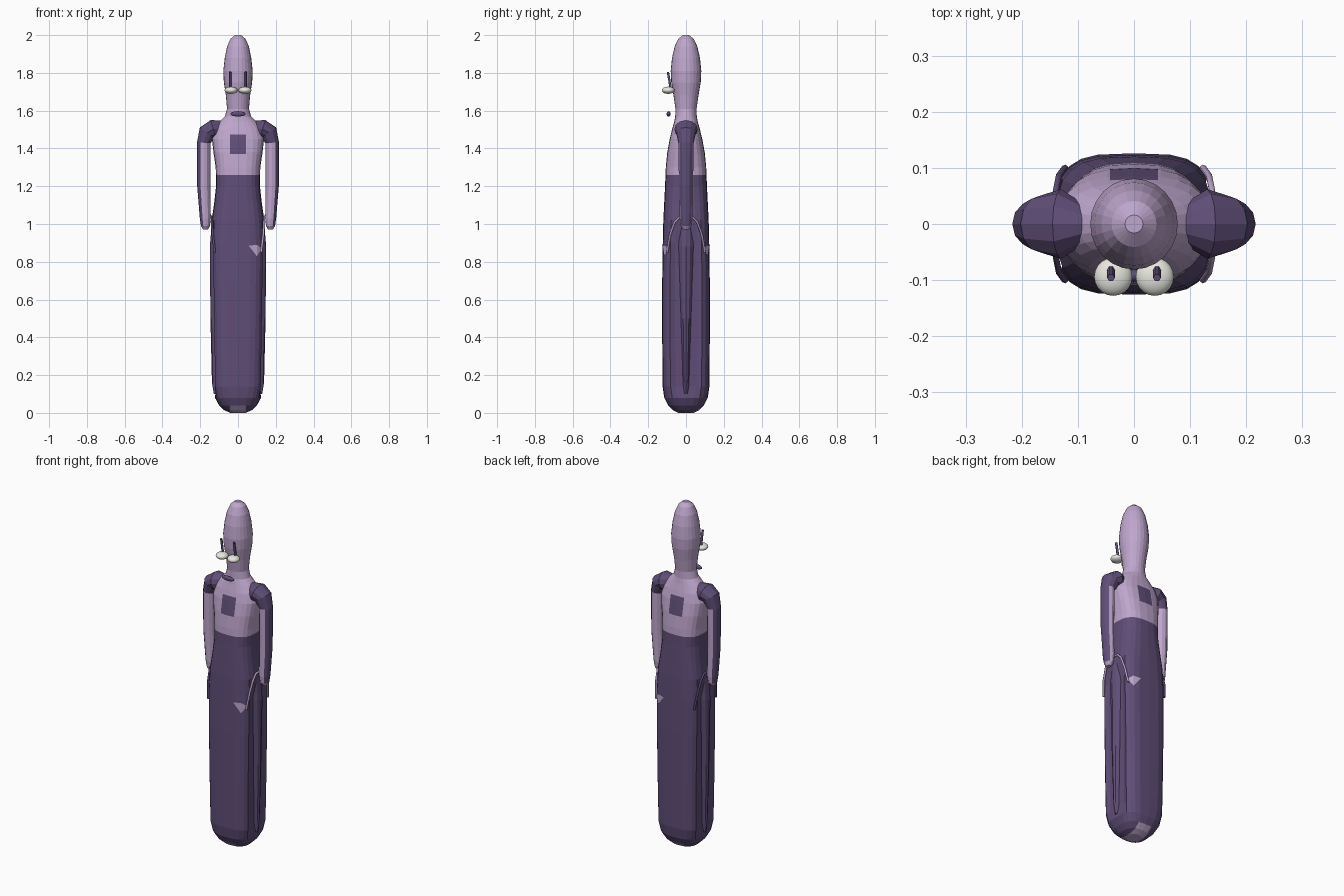
import bpy, bmesh
from math import sin, cos, pi, copysign
from mathutils import Vector

cube = bpy.data.objects.get("Cube")
if cube:
    bpy.data.objects.remove(cube)


def material(name, color):
    m = bpy.data.materials.new(name)
    m.use_nodes = True
    rgba = (*color, 1)
    m.diffuse_color = rgba
    bsdf = m.node_tree.nodes["Principled BSDF"]
    bsdf.inputs["Base Color"].default_value = rgba
    bsdf.inputs["Roughness"].default_value = 0.7
    return m


PURPLE = material("dark purple", (0.115, 0.075, 0.185))
LILAC = material("pale lilac", (0.52, 0.38, 0.61))
WHITE = material("eye white", (0.85, 0.85, 0.78))


def finish(bm, name, mats):
    bmesh.ops.recalc_face_normals(bm, faces=bm.faces)
    mesh = bpy.data.meshes.new(name)
    bm.to_mesh(mesh)
    bm.free()
    for m in mats:
        mesh.materials.append(m)
    obj = bpy.data.objects.new(name, mesh)
    bpy.context.collection.objects.link(obj)
    return obj


def loft(bm, rings, rule=lambda ring, turn: 0):
    """Skin a list of point rings and cap both ends."""
    loops = [[bm.verts.new(p) for p in ring] for ring in rings]
    n = len(loops[0])
    for i in range(len(loops) - 1):
        for j in range(n):
            k = (j + 1) % n
            f = bm.faces.new((loops[i][j], loops[i][k], loops[i + 1][k], loops[i + 1][j]))
            f.material_index = rule(i, (j + 0.5) / n * 2 * pi)
    for i, loop in ((0, loops[0]), (len(loops), loops[-1])):
        bm.faces.new(loop).material_index = rule(i, 0)


def power(v, e):
    return copysign(abs(v) ** e, v)


# Body: height, half width, half depth, squareness
PROFILE = [
    (0, .04, .04, 2.4), (.015, .075, .07, 2.5), (.04, .1, .095, 2.8),
    (.08, .122, .115, 3), (.14, .132, .124, 3.3), (.4, .135, .126, 3.5),
    (.7, .14, .126, 3.5), (.9, .142, .123, 3.4), (1.02, .139, .12, 3.2),
    (1.12, .125, .115, 3), (1.2, .116, .111, 2.8), (1.3, .118, .107, 2.8),
    (1.38, .13, .099, 2.7), (1.45, .138, .086, 2.6), (1.5, .128, .074, 2.4),
    (1.54, .1, .063, 2.2), (1.57, .07, .057, 2), (1.61, .058, .056, 2),
    (1.68, .064, .066, 2), (1.75, .075, .078, 2), (1.81, .078, .081, 2),
    (1.88, .07, .074, 2), (1.94, .058, .06, 2), (1.98, .04, .041, 2), (2, .016, .016, 2),
]
SIDES = 24


def body_ring(z, w, d, p):
    ring = []
    for j in range(SIDES):
        a = 2 * pi * j / SIDES
        x, y = w * power(cos(a), 2 / p), d * power(sin(a), 2 / p)
        if .12 < z < 1 and abs(y) < .065:  # recess down each side
            x *= .88
        ring.append((x, y, z))
    return ring


bm = bmesh.new()
loft(bm, [body_ring(*row) for row in PROFILE])

# Cut lines for the waist and the chest and back squares
WAIST, LOW, HIGH, HALF = 1.26, 1.37, 1.475, .043
cuts = [((0, 0, h), (0, 0, 1)) for h in (WAIST, LOW, HIGH)]
cuts += [((x, 0, 0), (1, 0, 0)) for x in (-HALF, HALF)]
for co, no in cuts:
    bmesh.ops.bisect_plane(bm, geom=bm.verts[:] + bm.edges[:] + bm.faces[:],
                           dist=1e-5, plane_co=co, plane_no=no)
for f in bm.faces:
    c = f.calc_center_median()
    square = LOW < c.z < HIGH and abs(c.x) < HALF
    toe = c.z < .035 and abs(c.x) < HALF
    f.material_index = int((c.z > WAIST and not square) or toe)
finish(bm, "body", [PURPLE, LILAC])


def limb(name, path, side, mats, rule, sides=12):
    """Elliptical tube along a path of (x, z, radius in plane, radius in depth)."""
    rings = []
    for i, (x, z, r, ry) in enumerate(path):
        a, b = path[max(i - 1, 0)], path[min(i + 1, len(path) - 1)]
        t = Vector((b[0] - a[0], b[1] - a[1])).normalized()
        ring = []
        for j in range(sides):
            q = 2 * pi * j / sides
            u = r * cos(q)
            ring.append((side * (x - t.y * u), ry * sin(q), z + t.x * u))
        rings.append(ring)
    bm = bmesh.new()
    loft(bm, rings, rule)
    return finish(bm, name, mats)


ARM = [(.088, 1.507, .042, .035), (.13, 1.502, .05, .062), (.163, 1.483, .048, .052),
       (.181, 1.43, .036, .041), (.181, 1.2, .035, .037), (.173, 1.03, .029, .034),
       (.172, .99, .024, .028), (.172, .97, .012, .014)]
SIDE_PANEL = [(.1, 1.02, .038, .04), (.1, .88, .049, .045), (.1, .5, .046, .03),
              (.1, .16, .038, .018), (.1, .1, .028, .012)]


def sleeve(ring, turn):
    return int(ring >= 6 or (ring >= 3 and cos(turn) < .35))


def tube(name, points, radius, mat):
    curve = bpy.data.curves.new(name, "CURVE")
    curve.dimensions = "3D"
    curve.bevel_depth = radius
    curve.bevel_resolution = 1
    curve.use_fill_caps = True
    spline = curve.splines.new("POLY")
    spline.points.add(len(points) - 1)
    for sp, p in zip(spline.points, points):
        sp.co = (*p, 1)
    curve.materials.append(mat)
    obj = bpy.data.objects.new(name, curve)
    bpy.context.collection.objects.link(obj)


def ball(name, loc, scale, mat):
    bm = bmesh.new()
    bmesh.ops.create_uvsphere(bm, u_segments=20, v_segments=12, radius=1)
    for v in bm.verts:
        v.co = Vector(loc) + v.co * Vector(scale)
    for f in bm.faces:
        f.smooth = True
    finish(bm, name, [mat])


for side, label in ((1, "left"), (-1, "right")):
    limb(label + "_arm", ARM, side, [PURPLE, LILAC], sleeve)
    limb(label + "_side_panel", SIDE_PANEL, side, [PURPLE], lambda i, t: 0)
    # Arched hip seam above the side panel
    half = [(.123, .1, .85), (.134, .085, .94), (.139, .06, 1.01), (.138, .03, 1.04)]
    arch = half + [(x, -y, z) for x, y, z in reversed(half)]
    tube(label + "_hip_seam", [(side * x, y, z) for x, y, z in arch], .006,
         LILAC if side > 0 else PURPLE)
    # Eyes with upright brows
    ball(label + "_eye", (side * .037, -.094, 1.708), (.034, .034, .019), WHITE)
    tube(label + "_brow", [(side * .041, -.08, 1.71), (side * .041, -.088, 1.76),
                           (side * .041, -.096, 1.805)], .007, PURPLE)

ball("mouth", (0, -.092, 1.583), (.04, .011, .014), PURPLE)

# Pale hip patches on the left, front and back
for s, label in ((-1, "front"), (1, "back")):
    bm = bmesh.new()
    a, b, c, d = [bm.verts.new((x, s * y, z)) for x, y, z in (
        (.057, .126, .885), (.1, .116, .89), (.1, .116, .83), (.128, .094, .87))]
    bm.faces.new((a, b, c))
    bm.faces.new((b, d, c))
    finish(bm, label + "_hip_patch", [LILAC])
